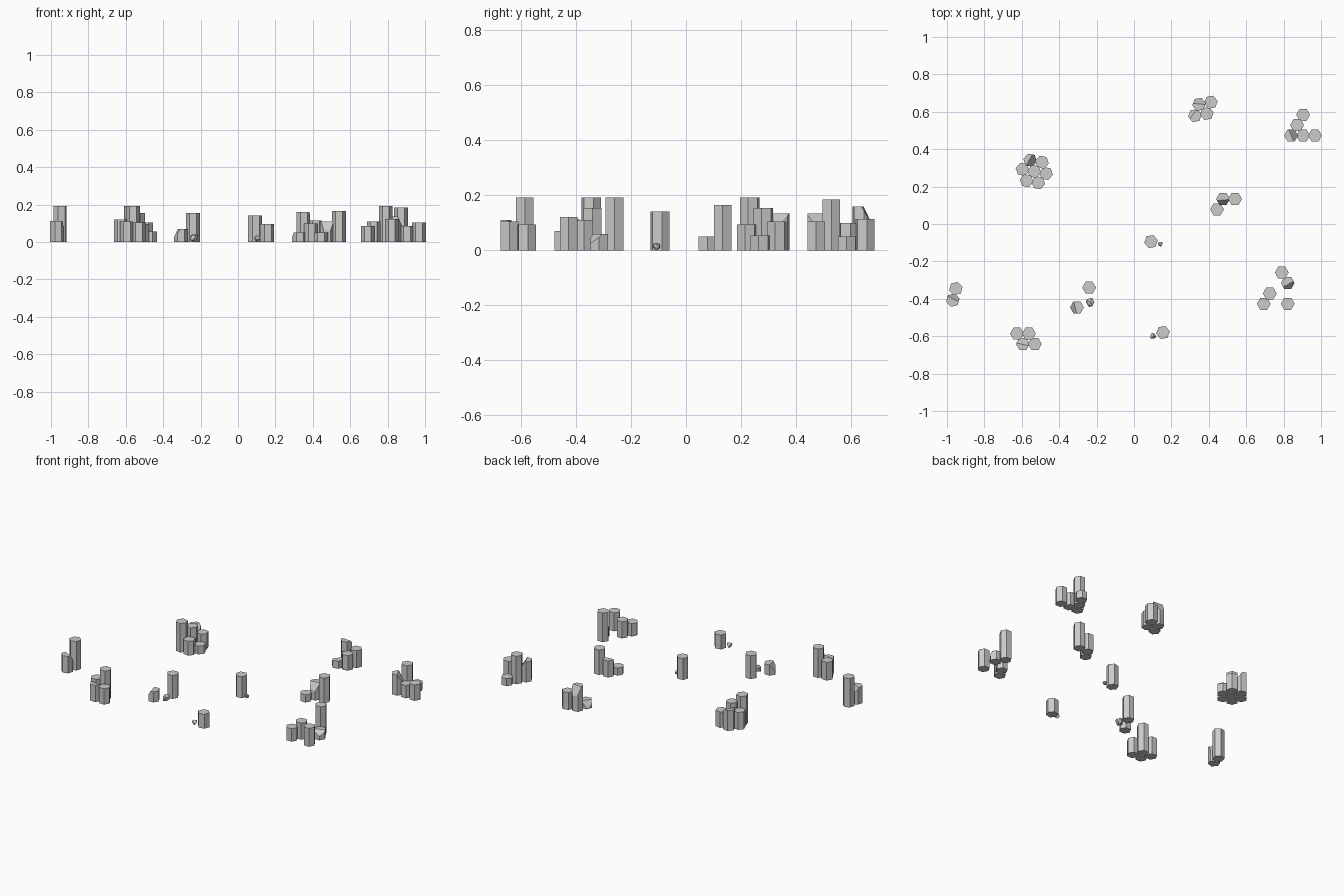
import bpy, bmesh, random
from math import sin, cos, radians, pi
from mathutils import Vector

if "Cube" in bpy.data.objects:
    bpy.data.objects.remove(bpy.data.objects["Cube"])

R = 0.037            # column radius
PITCH = R * 3 ** .5  # distance between touching columns
rnd = random.Random(4)


def finish(bm, name):
    bmesh.ops.recalc_face_normals(bm, faces=bm.faces)
    me = bpy.data.meshes.new(name)
    bm.to_mesh(me)
    bm.free()
    bpy.context.collection.objects.link(bpy.data.objects.new(name, me))


def break_corner(bm, x, y, h):
    # slice off an upper corner on a random side and cap the break
    a, s = rnd.uniform(0, 2 * pi), radians(rnd.uniform(25, 45))
    n = Vector((cos(a) * cos(s), sin(a) * cos(s), sin(s)))
    point = Vector((x + cos(a) * R * .45, y + sin(a) * R * .45, h * .82))
    geom = bm.verts[:] + bm.edges[:] + bm.faces[:]
    res = bmesh.ops.bisect_plane(bm, geom=geom, plane_co=point,
                                 plane_no=n, clear_outer=True)
    edges = [e for e in res["geom_cut"] if isinstance(e, bmesh.types.BMEdge)]
    bmesh.ops.holes_fill(bm, edges=edges, sides=0)


def column(name, x, y, h, rot, broken):
    # six-sided basalt column
    bm = bmesh.new()
    bmesh.ops.create_cone(bm, cap_ends=True, segments=6, radius1=R, radius2=R, depth=h)
    bmesh.ops.rotate(bm, verts=bm.verts, matrix=spin(rot))
    bmesh.ops.translate(bm, verts=bm.verts, vec=(x, y, h / 2))
    if broken:
        break_corner(bm, x, y, h)
    finish(bm, name)


def spin(rot):
    # make a flat side face the heading rot
    from mathutils import Matrix
    return Matrix.Rotation(radians(rot) + pi / 2, 3, 'Z')


def cluster(name, x, y, rot, first, steps=(), broken=()):
    # walk over touching hexagon cells: (neighbour side, height), height 0 = gap
    column(f"{name}_column_1", x, y, first, rot, 0 in broken)
    for i, (side, h) in enumerate(steps, 1):
        a = radians(rot + 60 * side)
        x, y = x + PITCH * cos(a), y + PITCH * sin(a)
        if h:
            column(f"{name}_column_{i + 1}", x, y, h, rot, i in broken)


def rubble(name, x, y, size):
    # small angular fragment resting on the ground
    bm = bmesh.new()
    bmesh.ops.create_icosphere(bm, subdivisions=1, radius=size)
    for v in bm.verts:
        v.co *= rnd.uniform(.6, 1.1)
    low = min(v.co.z for v in bm.verts)
    bmesh.ops.translate(bm, verts=bm.verts, vec=(x, y, -low))
    finish(bm, name)


# column clusters
cluster("back", .348, .64, 10, .16, [(0, .115), (4, .1), (3, .05)], (0, 3))
cluster("back_right", .904, .584, 0, .05, [(4, .185), (4, .135), (0, .085), (0, .105)], (2,))
cluster("big_left", -.492, .33, -10, .105,
        [(5, .055), (4, .095), (3, .192), (2, .115), (1, .135), (5, .155)], (5,))
cluster("middle_right", .444, .078, 0, .05, [(1, .11), (0, .165)], (1,))
cluster("centre", .091, -.094, 10, .142)
cluster("middle", -.24, -.34, 0, .155)
cluster("middle_low", -.305, -.446, 0, .07, broken=(0,))
cluster("far_left", -.952, -.345, 15, .192, [(4, .112)], (1,))
cluster("front_left", -.626, -.586, 0, .12, [(0, .192), (4, .11), (0, .105)], (2,))
cluster("front_middle", .155, -.58, 10, .095)
cluster("front_right", .79, -.26, 0, .192,
        [(5, .06), (4, 0), (3, .11), (4, .085), (0, 0), (0, .122)], (1,))

# broken fragments lying at the foot of the columns
rubble("centre_fragment", .14, -.108, .016)
rubble("middle_fragment", -.232, -.418, .027)
rubble("front_fragment", .102, -.6, .022)
